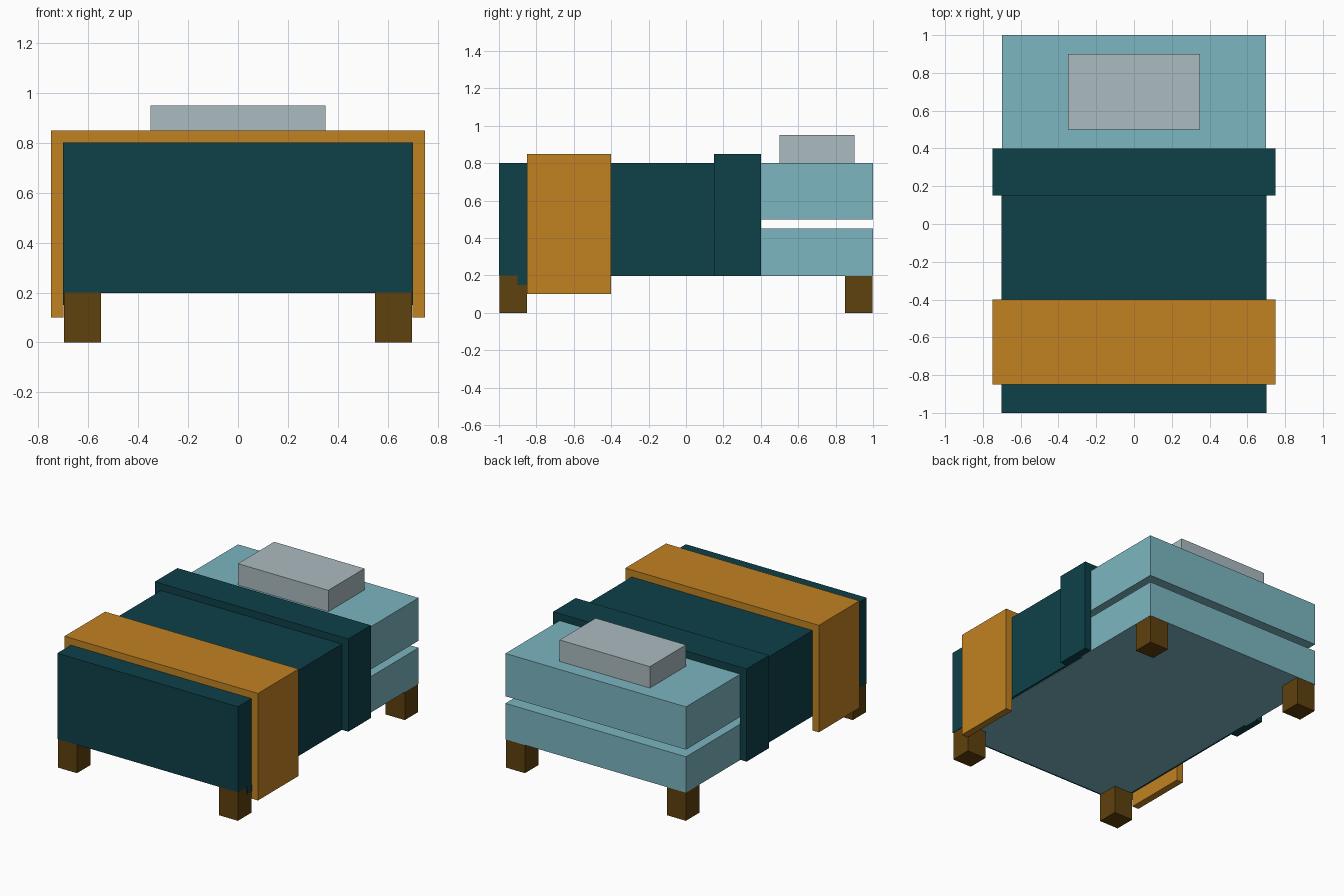
import bpy
import bmesh

old = bpy.data.objects.get("Cube")
if old:
    bpy.data.objects.remove(old, do_unlink=True)


def material(name, rgb):
    # Convert 8-bit display colour to linear
    lin = [(c / 255 / 12.92) if c < 11 else ((c / 255 + 0.055) / 1.055) ** 2.4 for c in rgb]
    mat = bpy.data.materials.new(name)
    mat.use_nodes = True
    mat.diffuse_color = (*lin, 1)
    mat.node_tree.nodes["Principled BSDF"].inputs["Base Color"].default_value = (*lin, 1)
    return mat


pale_blue = material("pale_blue", (124, 182, 192))
dark_teal = material("dark_teal", (13, 64, 73))
ochre = material("ochre", (193, 130, 34))
brown = material("brown", (95, 65, 14))
grey = material("pillow_grey", (171, 187, 192))


def add_parts(name, mat, *boxes):
    """One object from boxes given as (x range, y range, z range)."""
    bm = bmesh.new()
    for box in boxes:
        verts = bmesh.ops.create_cube(bm, size=1)["verts"]
        for v in verts:
            for axis, (low, high) in enumerate(box):
                v.co[axis] = low if v.co[axis] < 0 else high
    mesh = bpy.data.meshes.new(name)
    bm.to_mesh(mesh)
    bm.free()
    mesh.materials.append(mat)
    obj = bpy.data.objects.new(name, mesh)
    bpy.context.collection.objects.link(obj)
    return obj


def add_drape(name, mat, half, thick, ys, bottom, top):
    """Cloth folded over the bed: a top sheet and two hanging sides."""
    inner = half - thick
    return add_parts(name, mat,
                     ((-half, half), ys, (top - thick, top)),
                     ((-half, -inner), ys, (bottom, top - thick)),
                     ((inner, half), ys, (bottom, top - thick)))


# Legs
for side, sx in (("right", -1), ("left", 1)):
    for end, sy in (("front", -1), ("back", 1)):
        xs = sorted((sx * 0.55, sx * 0.698))
        ys = sorted((sy * 0.85, sy * 0.998))
        add_parts(f"{end}_{side}_leg", brown, (xs, ys, (0, 0.2)))

# Bed base and mattress, narrower where the blanket covers them
for name, low, high in (("bed_base", 0.198, 0.45), ("mattress", 0.5, 0.8)):
    add_parts(name, pale_blue,
              ((-0.7, 0.7), (0.3, 1), (low, high)),
              ((-0.685, 0.685), (-0.985, 0.3), (low, min(high, 0.785))))

# Blanket with its front panel
add_drape("blanket", dark_teal, 0.701, 0.015, (-1, 0.35), 0.2, 0.801)
add_parts("blanket_front", dark_teal, ((-0.701, 0.701), (-1, -0.986), (0.2, 0.8)))

# Small tucked corners beside the front legs
for side, sx in (("right", -1), ("left", 1)):
    add_parts(f"{side}_blanket_tuck", dark_teal,
              (sorted((sx * 0.69, sx * 0.702)), (-0.9, -0.85), (0.15, 0.2)))

# Folded blanket edge and throw
add_drape("blanket_fold", dark_teal, 0.75, 0.05, (0.15, 0.4), 0.2, 0.85)
add_drape("throw", ochre, 0.75, 0.05, (-0.85, -0.4), 0.1, 0.85)

# Pillow
add_parts("pillow", grey, ((-0.35, 0.35), (0.5, 0.9), (0.8, 0.95)))
